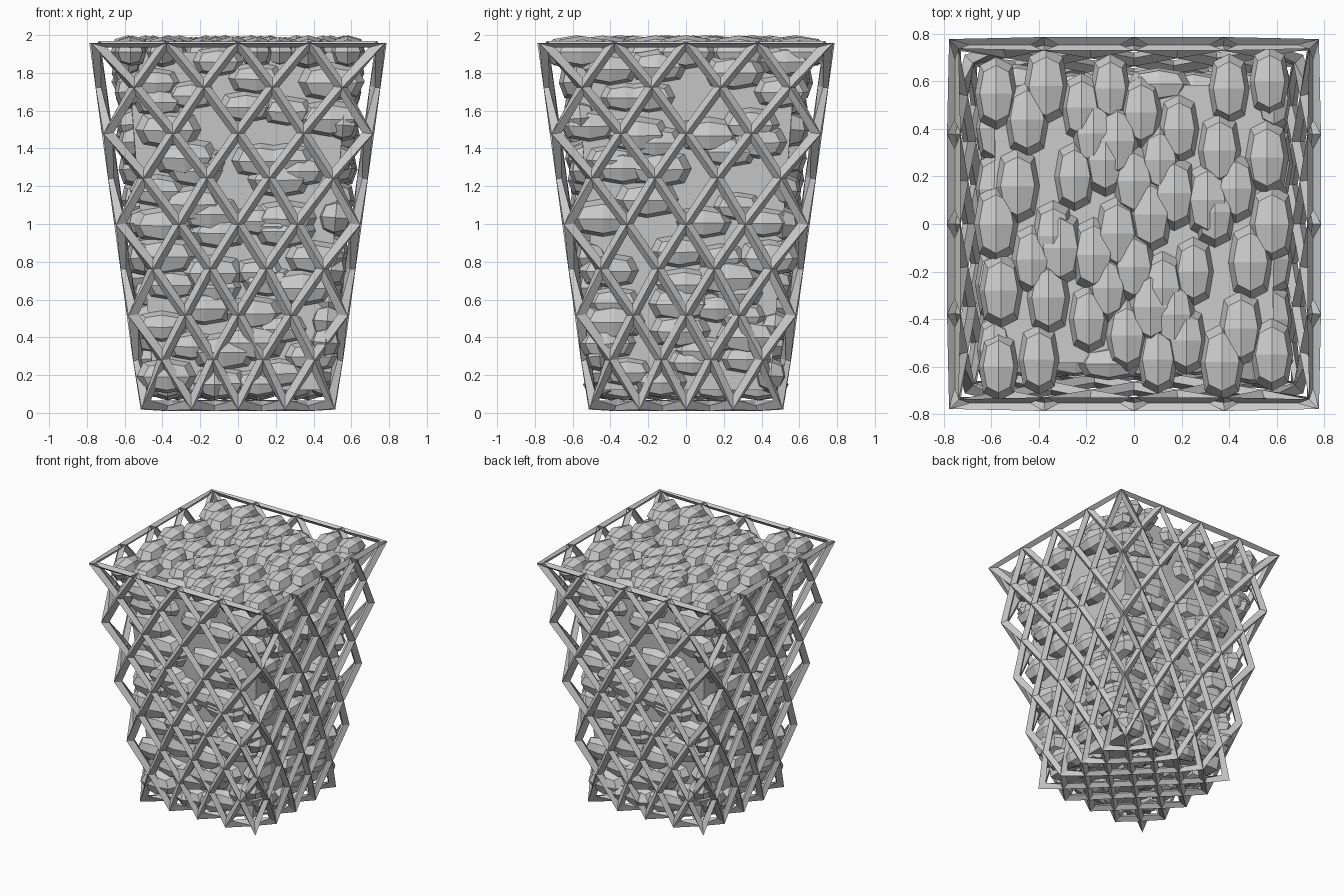
import bpy, bmesh, random
from mathutils import Vector, Matrix

if "Cube" in bpy.data.objects:
    bpy.data.objects.remove(bpy.data.objects["Cube"])

random.seed(7)
Z0, Z1 = 0.038, 1.963         # cage floor and rim heights
R0, R1 = 0.494, 0.758         # cage half widths at floor and rim


def finish(bm, name):
    bmesh.ops.recalc_face_normals(bm, faces=bm.faces[:])
    me = bpy.data.meshes.new(name)
    bm.to_mesh(me)
    bm.free()
    ob = bpy.data.objects.new(name, me)
    bpy.context.collection.objects.link(ob)
    return ob


def grid(bm, point, n=4):
    """n x n quads over point(u, v), u and v in 0..1."""
    vs = [[bm.verts.new(point(i / n, j / n)) for i in range(n + 1)] for j in range(n + 1)]
    for j in range(n):
        for i in range(n):
            bm.faces.new((vs[j][i], vs[j][i + 1], vs[j + 1][i + 1], vs[j + 1][i]))


def turn(k):
    return Matrix.Rotation(k * 1.5707963, 3, 'Z')


# Diamond lattice cage: gridded tapered bucket, poked, original edges dissolved
bm = bmesh.new()
for k in range(4):
    def side(u, v, k=k):
        r = R0 + (R1 - R0) * v
        return turn(k) @ Vector(((2 * u - 1) * r, -r, Z0 + (Z1 - Z0) * v))
    grid(bm, side)
grid(bm, lambda u, v: Vector(((2 * u - 1) * R0, (1 - 2 * v) * R0, Z0)))
bmesh.ops.remove_doubles(bm, verts=bm.verts[:], dist=0.001)
bmesh.ops.recalc_face_normals(bm, faces=bm.faces[:])
old = [(e.verts[0], e.verts[1]) for e in bm.edges if not e.is_boundary]
bmesh.ops.poke(bm, faces=bm.faces[:])
bmesh.ops.dissolve_edges(bm, edges=[bm.edges.get(p) for p in old], use_verts=False)
cage = finish(bm, "lattice_cage")
wire = cage.modifiers.new("bars", 'WIREFRAME')
wire.thickness = 0.058
wire.offset = 0
wire.use_even_offset = True
wire.use_relative_offset = False
wire.use_boundary = False
wire.use_replace = True

# Solid tapered core behind the stones
C0, C1, B0, B1 = 0.12, 1.91, 0.445, 0.585
bm = bmesh.new()
bmesh.ops.create_cube(bm, size=2)
for v in bm.verts:
    r, z = (B1, C1) if v.co.z > 0 else (B0, C0)
    v.co = (v.co.x * r, v.co.y * r, z)
finish(bm, "core")

# Stone template: a once-smoothed cube
tpl = bmesh.new()
bmesh.ops.create_cube(tpl, size=2)
bmesh.ops.subdivide_edges(tpl, edges=tpl.edges[:], cuts=1, use_grid_fill=True)
for w in tpl.verts:
    w.co *= {3: 0.59, 2: 0.77, 1: 1.0}[sum(abs(c) > 0.5 for c in w.co)]
tpl.verts.index_update()
STONE_PTS = [w.co.copy() for w in tpl.verts]
STONE_FACES = [[w.index for w in f.verts] for f in tpl.faces]
tpl.free()

# Flattened low-poly stones covering the core
bm = bmesh.new()


def stone(pos, u, v, n, s):
    a, b, c = 0.158 * s, 0.092 * s, 0.088 * s
    vs = [bm.verts.new(pos + u * p.x * a + v * p.y * b + n * p.z * c) for p in STONE_PTS]
    for f in STONE_FACES:
        bm.faces.new([vs[i] for i in f])


def jitter(i, count, amount=1.0):
    return (i + 0.5 + random.uniform(-amount, amount) / 2) / count * 2 - 1


# Side stones: opposite sides match, a few bare patches (x, z, half width, half height)
BARE = [[(-0.1, 1.58, 0.12, 0.17)],
        [(0.25, 1.25, 0.2, 0.12), (-0.3, 0.9, 0.2, 0.1), (0.05, 1.7, 0.1, 0.15)]]
for k in range(2):
    v = Vector((0, -(B1 - B0), C1 - C0)).normalized()
    u = Vector((1, 0, 0))
    n = u.cross(v)
    for j in range(12):
        for i in range(4):
            t = (jitter(j, 12) + 1) / 2
            r = B0 + (B1 - B0) * t
            p = Vector((jitter(i, 4) * (r - 0.04), -r, C0 + 0.03 + (C1 - C0 - 0.06) * t))
            s = random.uniform(0.8, 1.12)
            if any(abs(p.x - x) < w and abs(p.z - z) < h for x, z, w, h in BARE[k]):
                continue
            for R in (turn(k), turn(k + 2)):
                stone(R @ p, R @ u, R @ v, R @ n, s)

# Top stones, half of them listed, the rest by half-turn symmetry
X, Y, Z = Vector((1, 0, 0)), Vector((0, 1, 0)), Vector((0, 0, 1))
TOP = [(-.58, .55), (-.37, .58), (-.45, .44), (-.22, .49), (-.1, .57), (.03, .47),
       (.19, .4), (.4, .57), (.57, .6), (.36, .31), (.56, .28), (-.49, .16),
       (-.25, .2), (-.12, .27), (0, .18), (.11, .27), (.17, .13), (.31, .1),
       (.43, .15), (.58, 0), (-.34, -.05), (-.17, .38), (-.07, .35), (.07, .04)]
for x, y in TOP:
    s = random.uniform(0.9, 1.02)
    for d in (1, -1):
        stone(Vector((x * d, y * d, C1)), Y, -X, Z, s)

# Underside stones
for i in range(5):
    for j in range(3):
        stone(Vector((jitter(i, 5) * 0.4, jitter(j, 3) * 0.4, C0 + 0.03)), Y, X, -Z, 0.95)
finish(bm, "stones")
